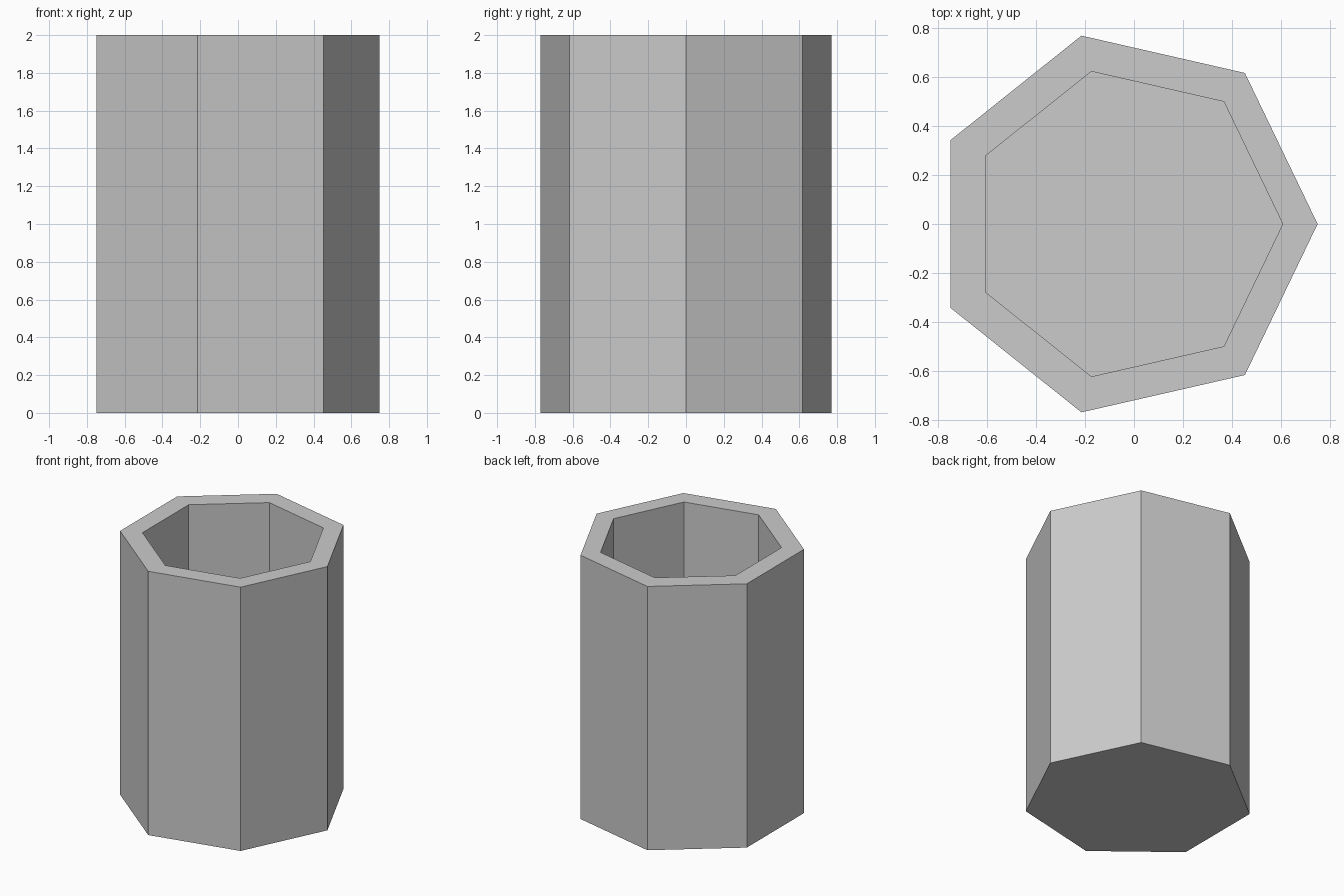
import bpy, bmesh
from math import cos, sin, tau

if "Cube" in bpy.data.objects:
    bpy.data.objects.remove(bpy.data.objects["Cube"])

SIDES, RADIUS, CENTRE_X = 7, 0.789, -0.039
HEIGHT, FLOOR, INNER = 2.0, 0.14, 0.81

bm = bmesh.new()


def ring(scale, z):
    """Heptagon ring with one corner towards +x."""
    return [bm.verts.new((scale * (CENTRE_X + RADIUS * cos(tau * i / SIDES)),
                          scale * RADIUS * sin(tau * i / SIDES), z))
            for i in range(SIDES)]


# Profile: outer wall, rim, inner wall
rings = [ring(1, 0), ring(1, HEIGHT), ring(INNER, HEIGHT), ring(INNER, FLOOR)]
for a, b in zip(rings, rings[1:]):
    for i in range(SIDES):
        j = (i + 1) % SIDES
        bm.faces.new((a[i], a[j], b[j], b[i]))

# Underside and inner floor
bm.faces.new(rings[0][::-1])
bm.faces.new(rings[-1])
bmesh.ops.recalc_face_normals(bm, faces=bm.faces)

mesh = bpy.data.meshes.new("heptagonal_cup")
bm.to_mesh(mesh)
bm.free()
bpy.context.collection.objects.link(bpy.data.objects.new("heptagonal_cup", mesh))
